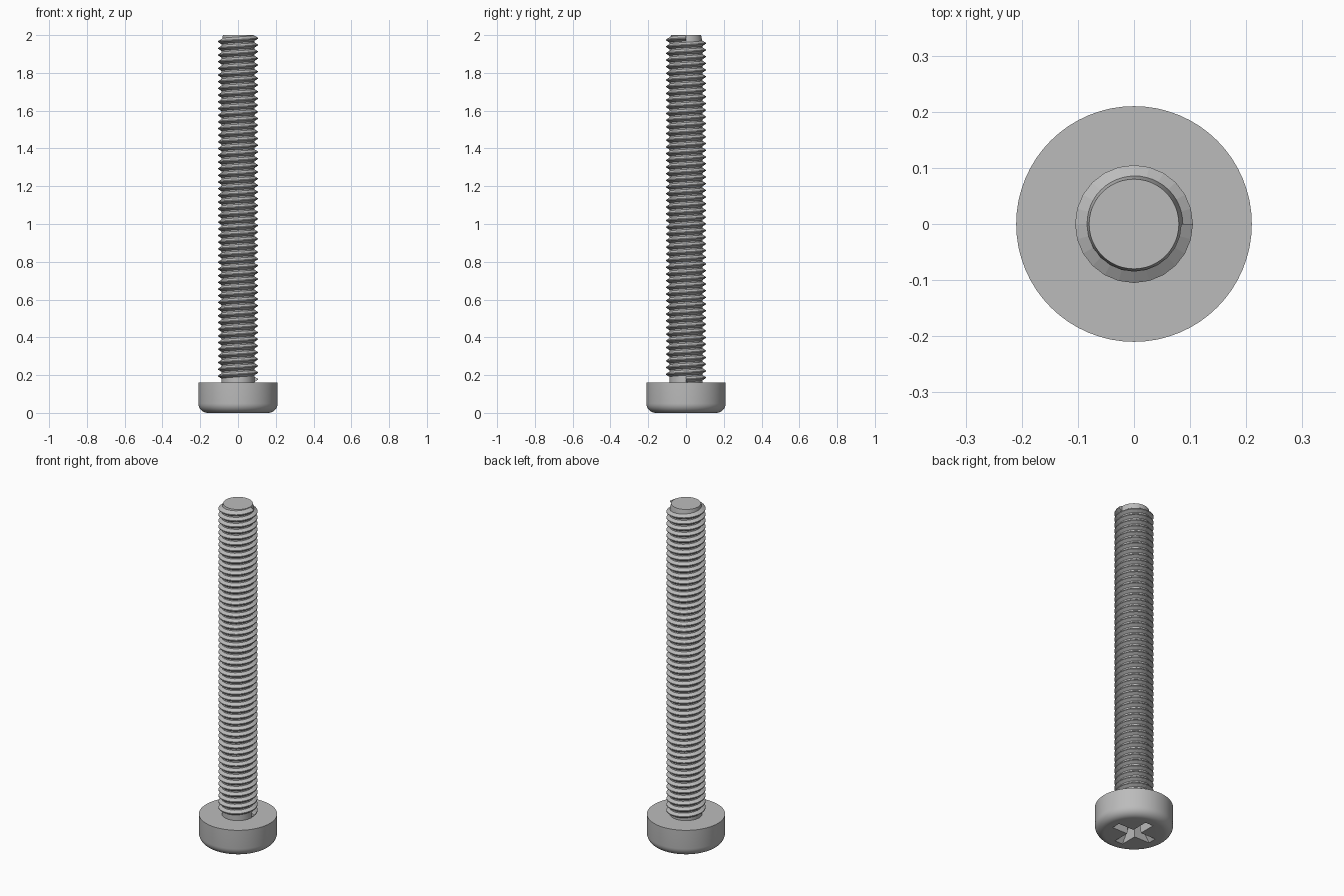
import bpy, bmesh
from math import sin, cos, pi, radians
from mathutils import Matrix

cube = bpy.data.objects.get("Cube")
if cube:
    bpy.data.objects.remove(cube, do_unlink=True)

steel = bpy.data.materials.new("grey steel")
steel.use_nodes = True
GREY = (0.5, 0.5, 0.5, 1)
steel.diffuse_color = GREY
steel.node_tree.nodes["Principled BSDF"].inputs["Base Color"].default_value = GREY


def make_object(name, bm):
    bmesh.ops.recalc_face_normals(bm, faces=bm.faces)
    mesh = bpy.data.meshes.new(name)
    bm.to_mesh(mesh)
    bm.free()
    obj = bpy.data.objects.new(name, mesh)
    bpy.context.collection.objects.link(obj)
    mesh.materials.append(steel)
    return obj


def skin(bm, rings):
    """Join a row of closed rings of points and cap both ends."""
    loops = [[bm.verts.new(p) for p in ring] for ring in rings]
    n = len(loops[0])
    for a, b in zip(loops, loops[1:]):
        for i in range(n):
            j = (i + 1) % n
            bm.faces.new((a[i], a[j], b[j], b[i]))
    bm.faces.new(loops[0][::-1])
    bm.faces.new(loops[-1])


def lathe(name, profile, sides):
    bm = bmesh.new()
    turn = [2 * pi * i / sides for i in range(sides)]
    skin(bm, [[(r * cos(t), r * sin(t), z) for t in turn] for r, z in profile])
    return make_object(name, bm)


def smooth(obj):
    bpy.ops.object.select_all(action='DESELECT')
    obj.select_set(True)
    bpy.context.view_layer.objects.active = obj
    bpy.ops.object.shade_smooth_by_angle(angle=radians(30))


# Head: straight side with a rounded lower rim
HEAD_R, HEAD_H, RIM = 0.21, 0.16, 0.05
steps = 8
profile = [(HEAD_R - RIM + RIM * sin(a), RIM - RIM * cos(a))
           for a in (pi / 2 * i / steps for i in range(steps + 1))]
head = lathe("head", profile + [(HEAD_R, HEAD_H)], 64)

# Cross recess: two tapered bars cut into the underside
for k in range(2):
    bm = bmesh.new()
    rings = []
    for z, length, width in ((-0.01, 0.135, 0.027), (0.09, 0.06, 0.02)):
        rings.append([(sx * length, sy * width, z)
                      for sx, sy in ((-1, -1), (1, -1), (1, 1), (-1, 1))])
    skin(bm, rings)
    bm.transform(Matrix.Rotation(k * pi / 2, 4, 'Z'))
    cutter = make_object("recess_cutter", bm)
    cutter.hide_render = True
    cut = head.modifiers.new("recess", 'BOOLEAN')
    cut.operation = 'DIFFERENCE'
    cut.solver = 'EXACT'
    cut.object = cutter
    bpy.context.view_layer.objects.active = head
    bpy.ops.object.modifier_apply(modifier=cut.name)
    bpy.data.objects.remove(cutter, do_unlink=True)
smooth(head)

# Shank core with a slightly tapered tip
core = lathe("shank", [(0.087, 0.14), (0.087, 1.965), (0.08, 2.0)], 48)
smooth(core)

# Right-handed helical thread ridge
PITCH, TURNS, SIDES, START = 0.0354, 51, 24, 0.178
section = ((0.084, -0.46), (0.105, -0.07), (0.105, 0.07), (0.084, 0.46))
bm = bmesh.new()
rings = []
for i in range(TURNS * SIDES + 1):
    t = 2 * pi * i / SIDES
    mid = START + PITCH * i / SIDES
    rings.append([(r * cos(t), r * sin(t), mid + h * PITCH) for r, h in section])
skin(bm, rings)
make_object("thread", bm)
